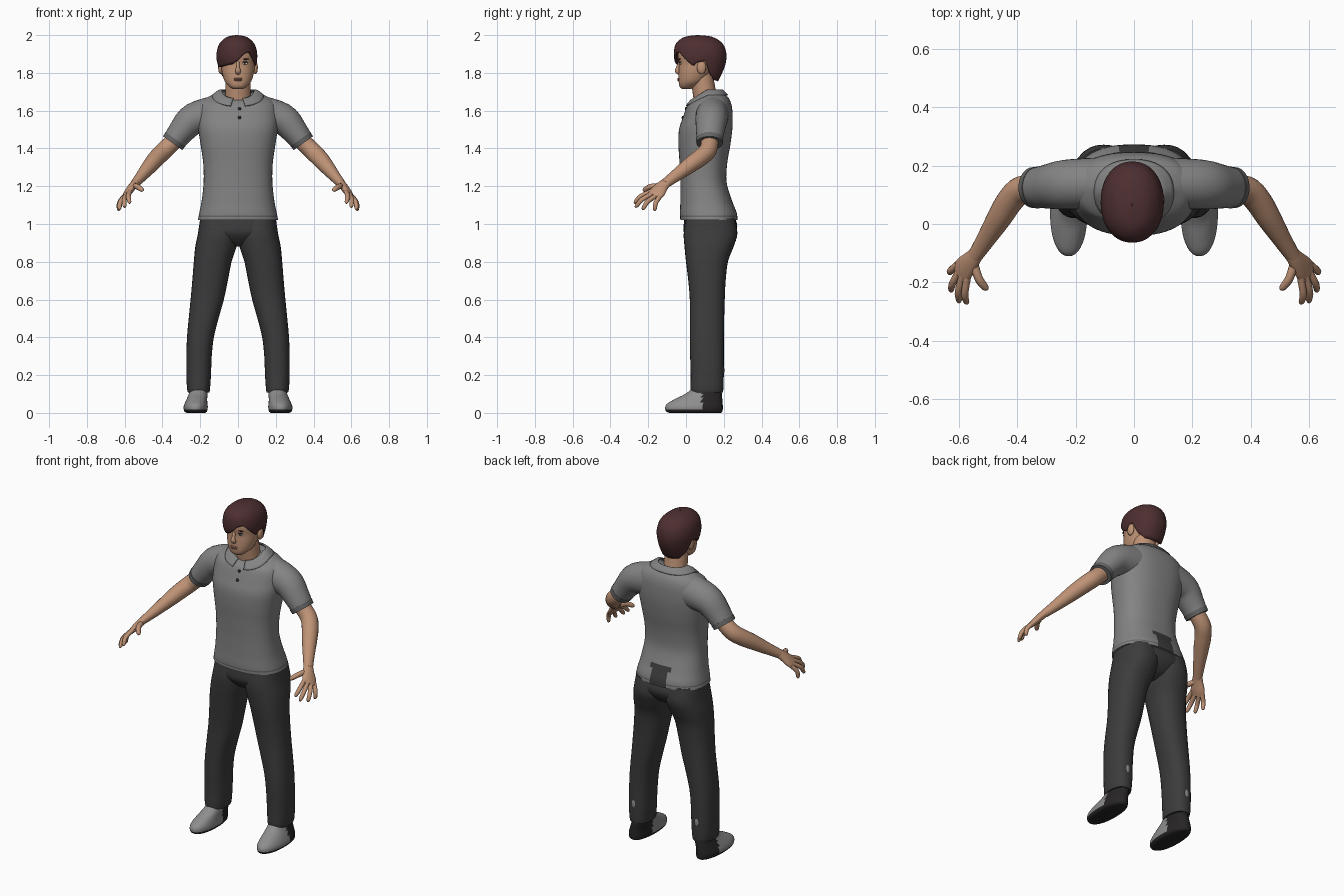
import bpy, bmesh, math
from mathutils import Vector

if "Cube" in bpy.data.objects:
    bpy.data.objects.remove(bpy.data.objects["Cube"])


def material(name, r, g, b):
    m = bpy.data.materials.new(name)
    m.diffuse_color = (r, g, b, 1)
    m.use_nodes = True
    m.node_tree.nodes["Principled BSDF"].inputs["Base Color"].default_value = m.diffuse_color
    return m


SKIN = material("skin", 0.52, 0.29, 0.18)
HAIR = material("dark_brown_hair", 0.075, 0.028, 0.03)
SHIRT = material("grey_shirt", 0.23, 0.23, 0.23)
TRIM = material("shirt_trim", 0.13, 0.13, 0.13)
PANTS = material("charcoal_trousers", 0.045, 0.045, 0.045)
SHOE = material("grey_shoe", 0.27, 0.27, 0.27)
DARK = material("near_black", 0.02, 0.018, 0.018)
LIPS = material("lips", 0.36, 0.16, 0.115)
WHITE = material("eye_white", 0.6, 0.57, 0.53)


def dense(pts, k=4):
    """Catmull-Rom refinement of a list of number tuples."""
    out = []
    for i in range(len(pts) - 1):
        a, b = pts[max(i - 1, 0)], pts[i]
        c, d = pts[i + 1], pts[min(i + 2, len(pts) - 1)]
        for j in range(k):
            t = j / k
            out.append(tuple(0.5 * (2 * q + (r - p) * t + (2 * p - 5 * q + 4 * r - s) * t * t
                                    + (3 * q - p - 3 * r + s) * t ** 3)
                             for p, q, r, s in zip(a, b, c, d)))
    return out + [tuple(pts[-1])]


def finish(ob, mats, rule=None, mirror=False, angle=50):
    for m in mats:
        ob.data.materials.append(m)
    if rule:
        for p in ob.data.polygons:
            p.material_index = rule(p.center)
    ob.data.shade_smooth()
    ob.data.set_sharp_from_angle(angle=math.radians(angle))
    if mirror:
        ob.modifiers.new("mirror", 'MIRROR').use_mirror_merge = False
    return ob


def skin_rings(name, rings, mats, closed=True, caps=True, **kw):
    """Surface through a list of equally long point rings."""
    bm = bmesh.new()
    vs = [[bm.verts.new(p) for p in r] for r in rings]
    n = len(rings[0])
    for a, b in zip(vs, vs[1:]):
        for i in range(n if closed else n - 1):
            j = (i + 1) % n
            bm.faces.new((a[i], a[j], b[j], b[i]))
    if caps:
        bm.faces.new(vs[0])
        bm.faces.new(vs[-1])
    bmesh.ops.recalc_face_normals(bm, faces=bm.faces)
    me = bpy.data.meshes.new(name)
    bm.to_mesh(me)
    bm.free()
    ob = bpy.data.objects.new(name, me)
    bpy.context.collection.objects.link(ob)
    return finish(ob, mats, **kw)


def level_point(ring, ang, e=2.3):
    """Point on a level superellipse; the front half may dip. ang 0 = front, 90 = +x."""
    z, xc, hw, yf, yb, dip = ring
    s, c = math.sin(ang), -math.cos(ang)
    px = math.copysign(abs(s) ** (2 / e), s)
    py = math.copysign(abs(c) ** (2 / e), c)
    return Vector((xc + hw * px, (yf + yb) / 2 + (yb - yf) / 2 * py, z - dip * max(0, -py)))


def stack(name, rings, mats, n=40, e=2.3, k=4, **kw):
    """Loft of level rings (z, centre x, half width, front y, back y, front dip)."""
    return skin_rings(name, [[level_point(r, 2 * math.pi * i / n, e) for i in range(n)]
                             for r in dense(rings, k)], mats, **kw)


def tube(name, pts, mats, ref=(0, 1, 0), n=20, k=4, **kw):
    """Tube along (x, y, z, radius along ref, other radius)."""
    d = dense(pts, k)
    rings = []
    for i, p in enumerate(d):
        t = (Vector(d[min(i + 1, len(d) - 1)][:3]) - Vector(d[max(i - 1, 0)][:3])).normalized()
        u = Vector(ref)
        u = (u - t * u.dot(t)).normalized()
        v = t.cross(u)
        rings.append([Vector(p[:3]) + u * p[3] * math.cos(a) + v * p[4] * math.sin(a)
                      for a in (2 * math.pi * j / n for j in range(n))])
    return skin_rings(name, rings, mats, **kw)


def blob(name, loc, scale, mat, mirror=False):
    """Scaled sphere."""
    bm = bmesh.new()
    bmesh.ops.create_uvsphere(bm, u_segments=16, v_segments=10, radius=1)
    for v in bm.verts:
        v.co = Vector(loc) + Vector(a * b for a, b in zip(v.co, scale))
    me = bpy.data.meshes.new(name)
    bm.to_mesh(me)
    bm.free()
    ob = bpy.data.objects.new(name, me)
    bpy.context.collection.objects.link(ob)
    return finish(ob, [mat], mirror=mirror)


# Shirt body, with the trousers showing at the small of the back and a hem band
def shirt_rule(c):
    if c.y > 0.15 and abs(c.x) < 0.06 and c.z < 1.14:
        return 1
    return 2 if 1.038 < c.z < 1.046 else 0


stack("shirt_body", [
    (1.02, 0, .213, -.03, .273, 0), (1.06, 0, .205, -.032, .268, 0), (1.12, 0, .193, -.03, .245, 0),
    (1.22, 0, .182, -.03, .215, 0), (1.32, 0, .184, -.034, .218, 0), (1.42, 0, .198, -.04, .235, 0),
    (1.50, 0, .21, -.037, .245, 0), (1.56, 0, .213, -.018, .247, 0), (1.62, 0, .205, .004, .243, 0),
    (1.66, 0, .18, .02, .23, .02), (1.69, 0, .12, .04, .205, .035), (1.70, 0, .085, .048, .19, .042)],
    [SHIRT, PANTS, TRIM], n=64, e=2.4, k=6, rule=shirt_rule)

# Sleeves and cuffs
tube("sleeve", [(.12, .14, 1.58, .088, .10), (.235, .135, 1.555, .085, .085),
                (.30, .128, 1.49, .075, .07), (.343, .125, 1.432, .067, .06)],
     [SHIRT], n=32, mirror=True)
tube("sleeve_cuff", [(.331, .125, 1.449, .072, .065), (.346, .125, 1.428, .070, .062)],
     [TRIM], n=32, k=2, mirror=True)

# Collar, open at the front
arc = [math.radians(13 + 334 * i / 47) for i in range(48)]
collar_rings = [(1.712, 0, .086, .036, .188, .047), (1.708, 0, .105, .022, .2, .052),
                (1.684, 0, .137, -.004, .222, .058)]
collar = skin_rings("collar", [[level_point(r, a) for a in arc] for r in dense(collar_rings, 3)],
                    [SHIRT], closed=False, caps=False)
collar.modifiers.new("thickness", 'SOLIDIFY').thickness = 0.007
for z, y in ((1.61, .0), (1.563, -.017)):
    blob("button", (.008, y, z), (.009, .006, .009), DARK)

# Neck and head
tube("neck", [(0, .115, 1.60, .065, .075), (0, .10, 1.68, .062, .068), (0, .08, 1.80, .06, .064)],
     [SKIN], n=28)
stack("head", [
    (1.716, 0, .03, -.022, .03, 0), (1.728, 0, .047, -.034, .055, 0), (1.755, 0, .07, -.039, .10, 0),
    (1.80, 0, .084, -.039, .135, 0), (1.845, 0, .09, -.037, .17, 0), (1.89, 0, .092, -.043, .19, 0),
    (1.93, 0, .08, -.035, .175, 0), (1.965, 0, .045, .01, .13, 0)], [SKIN], e=2.2)
tube("nose", [(0, -.032, 1.862, .006, .008), (0, -.043, 1.83, .009, .009),
              (0, -.046, 1.81, .012, .015), (0, -.036, 1.797, .008, .012)], [SKIN], n=14)
blob("upper_lip", (0, -.038, 1.769, ), (.024, .008, .005), LIPS)
blob("lower_lip", (0, -.037, 1.761), (.02, .008, .005), LIPS)
blob("eye", (.036, -.0295, 1.85), (.015, .006, .007), WHITE, True)
blob("iris", (.036, -.0335, 1.85), (.006, .003, .006), DARK, True)
blob("eyelid", (.036, -.031, 1.857), (.017, .007, .003), DARK, True)
blob("eyebrow", (.038, -.033, 1.873), (.021, .006, .004), HAIR, True)
blob("ear", (.092, .082, 1.828), (.013, .024, .035), SKIN, True)

# Hair: a shell whose lower edge follows a side-swept hairline
shell = dense([(1.74, -.004, .07, .05, .162, 0), (1.80, -.005, .093, -.02, .192, 0),
               (1.85, -.006, .104, -.056, .21, 0), (1.90, -.006, .108, -.064, .214, 0),
               (1.95, -.006, .095, -.056, .198, 0), (1.982, -.006, .066, -.025, .16, 0),
               (1.995, -.006, .038, .012, .12, 0), (2.0, -.006, .002, .06, .064, 0)], 5)
hairline = [(0, 1.862), (20, 1.902), (38, 1.912), (55, 1.875), (74, 1.835), (82, 1.855), (100, 1.862),
            (112, 1.79), (135, 1.76), (180, 1.754), (225, 1.76), (248, 1.79), (260, 1.862),
            (278, 1.855), (286, 1.83), (310, 1.832), (335, 1.842), (350, 1.848), (360, 1.862)]


def lookup(table, x):
    for a, b in zip(table, table[1:]):
        if x <= b[0]:
            t = (x - a[0]) / (b[0] - a[0])
            return [p + (q - p) * t for p, q in zip(a, b)]
    return list(table[-1])


hair_rings = []
for s in range(19):
    ring = []
    for i in range(72):
        low = lookup(hairline, i * 5)[1]
        z = low + (2.0 - low) * math.sin(s / 18 * math.pi / 2)
        ring.append(level_point(lookup(shell, z), math.radians(i * 5), 2.15))
    hair_rings.append(ring)
hair = skin_rings("hair", hair_rings, [HAIR], caps=False)
hair.modifiers.new("thickness", 'SOLIDIFY').thickness = 0.012

# Arms and hands
tube("arm", [(.31, .128, 1.465, .045, .045), (.385, .118, 1.395, .047, .047),
             (.425, .08, 1.355, .046, .046), (.46, .025, 1.315, .043, .042),
             (.51, -.055, 1.255, .033, .031), (.547, -.112, 1.213, .027, .023)],
     [SKIN], mirror=True)
across = (.035, .07, -.03)
tube("palm", [(.537, -.098, 1.225, .026, .022), (.558, -.125, 1.2, .034, .021),
              (.58, -.15, 1.17, .043, .019), (.597, -.172, 1.147, .042, .014)],
     [SKIN], ref=across, mirror=True)
fingers = {"index_finger": ((.572, -.195, 1.165), (.575, -.275, 1.112)),
           "middle_finger": ((.588, -.182, 1.155), (.602, -.27, 1.09)),
           "ring_finger": ((.600, -.164, 1.143), (.630, -.232, 1.078)),
           "little_finger": ((.608, -.142, 1.136), (.634, -.168, 1.072)),
           "thumb": ((.548, -.13, 1.2), (.506, -.228, 1.18))}
for name, (a, b) in fingers.items():
    a, b = Vector(a), Vector(b)
    r = .015 if name == "thumb" else .0125
    mid = a.lerp(b, .5) + Vector((.007, -.005, .008))
    tube(name, [(*a.lerp(b, -.15), r, r), (*mid, r, r), (*a.lerp(b, .9), r * .8, r * .8),
                (*b, r * .35, r * .35)], [SKIN], n=12, mirror=True)

# Trousers: seat plus two legs
stack("trouser_seat", [
    (1.08, 0, .17, 0, .235, 0), (1.0, 0, .203, -.012, .27, 0), (.95, 0, .2, -.01, .26, 0),
    (.905, 0, .12, .025, .22, 0), (.882, 0, .05, .06, .17, 0)], [PANTS])
stack("trouser_leg", [
    (1.03, .1, .1, 0, .258, 0), (.95, .104, .108, -.012, .272, 0), (.88, .117, .109, -.008, .252, 0),
    (.80, .134, .1, 0, .222, 0), (.70, .148, .094, .012, .21, 0), (.60, .163, .088, .02, .205, 0),
    (.50, .182, .079, .02, .202, 0), (.40, .199, .071, .02, .2, 0), (.30, .206, .067, .022, .2, 0),
    (.20, .208, .065, .025, .2, 0), (.13, .209, .061, .024, .198, 0), (.107, .208, .057, .028, .194, 0)],
    [PANTS], n=32, mirror=True)
blob("calf_patch", (.21, .198, .225), (.013, .005, .024), SHOE, True)

# Shoes: light uppers, dark heel and sole
stack("shoe", [
    (0, .222, .048, -.088, .185, 0), (.008, .224, .06, -.106, .193, 0), (.03, .224, .064, -.11, .195, 0),
    (.05, .222, .06, -.098, .194, 0), (.075, .217, .054, -.055, .192, 0), (.1, .211, .05, -.005, .19, 0),
    (.13, .208, .047, .035, .185, 0)],
    [SHOE, DARK], n=48, e=2.2, mirror=True, rule=lambda c: int(c.y > .085 or c.z < .016))
